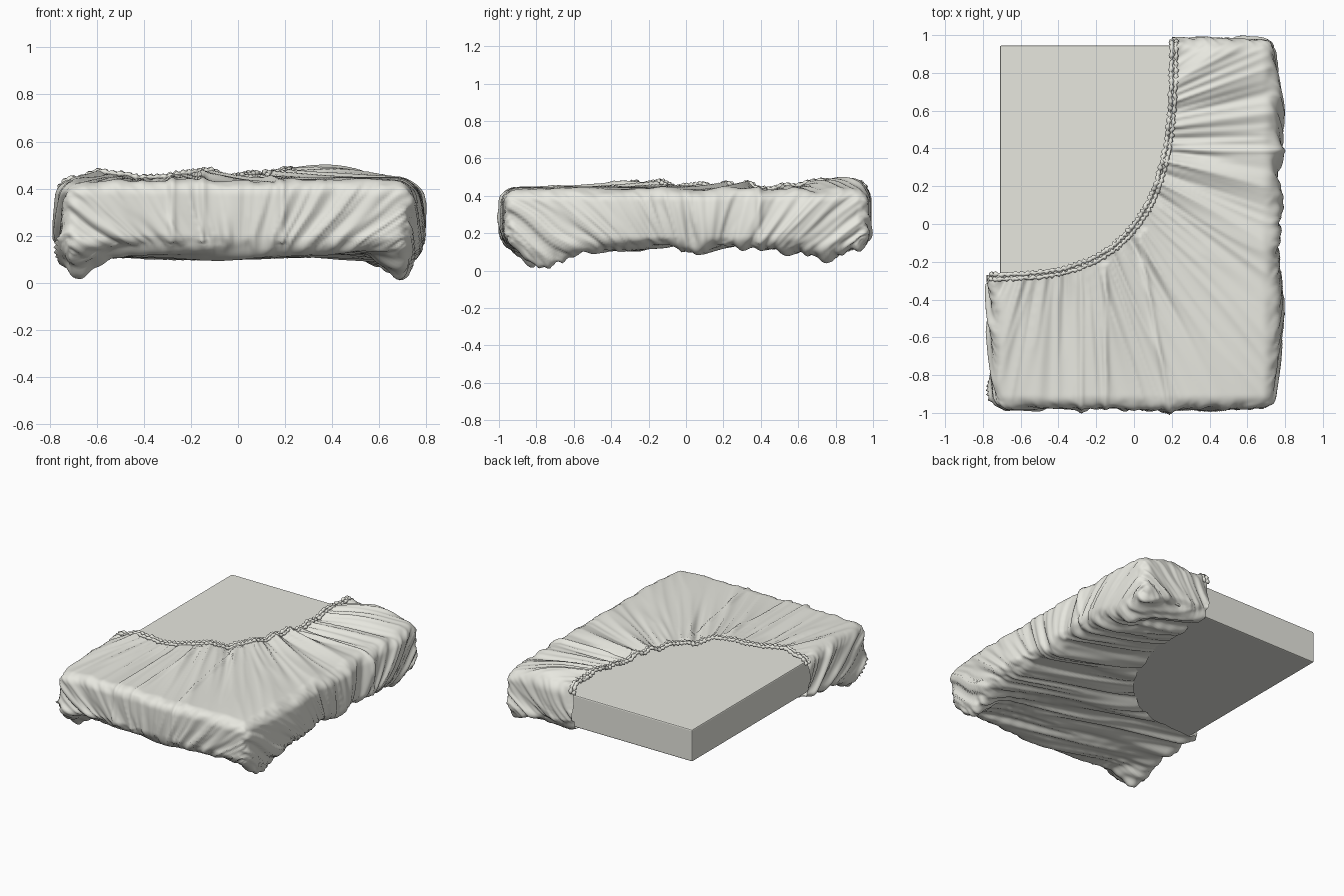
import bpy, bmesh, math, random
from mathutils import Vector, noise

if "Cube" in bpy.data.objects:
    bpy.data.objects.remove(bpy.data.objects["Cube"])

random.seed(4)
HX, HY, HZ, ZC, R = 0.74, 0.97, 0.16, 0.278, 0.065   # sheet half sizes, mid height, rounding
NX, NY, NZ = 134, 176, 30

fabric = bpy.data.materials.new("pale_grey_fabric")
fabric.diffuse_color = (0.8, 0.8, 0.74, 1)
fabric.use_nodes = True
fabric.node_tree.nodes["Principled BSDF"].inputs["Base Color"].default_value = fabric.diffuse_color


def add_object(name, bm, smooth=True):
    mesh = bpy.data.meshes.new(name)
    bm.to_mesh(mesh)
    bm.free()
    mesh.materials.append(fabric)
    for p in mesh.polygons:
        p.use_smooth = smooth
    obj = bpy.data.objects.new(name, mesh)
    bpy.context.collection.objects.link(obj)
    return obj


# Mattress: plain slab with slightly softened edges
bm = bmesh.new()
bmesh.ops.create_cube(bm, size=1)
for v in bm.verts:
    v.co = Vector((v.co.x * 1.42, v.co.y * 1.89, v.co.z * 0.225 + 0.278))
bmesh.ops.bevel(bm, geom=bm.edges[:], offset=0.008, segments=2, affect='EDGES', profile=0.5)
add_object("mattress", bm, False)


# Sheet opening: rounded quarter curve; positive where the sheet covers
def cover(x, y):
    u, v = max(0, x + 0.8), max(0, 0.98 - y) / 1.25
    return (u ** 3 + v ** 3) ** (1 / 3) - 1


def slope(p, n):
    e = 0.002
    g = Vector((cover(p.x + e, p.y) - cover(p.x - e, p.y),
                cover(p.x, p.y + e) - cover(p.x, p.y - e), 0)) / (2 * e)
    return g - n * g.dot(n)


def fold(a, b, seed):
    n = noise.noise(Vector((a, b, seed)))
    m = noise.noise(Vector((a * 1.7, b, seed + 9.3)))
    return 0.9 * n + 0.7 * (0.22 - abs(m))


def crease(x, y, a, b):
    """Sharp ridge that fades out towards its far end."""
    dx, dy = b[0] - a[0], b[1] - a[1]
    t = max(0, min(1, ((x - a[0]) * dx + (y - a[1]) * dy) / (dx * dx + dy * dy)))
    s = math.hypot(x - a[0] - t * dx, y - a[1] - t * dy)
    fade = 1 if max(abs(b[0]) - 0.7, abs(b[1]) - 0.9) > 0 else 1 - t
    return 0.013 * fade * math.exp(-(s / 0.014) ** 2)


CREASES = [((0.17, 0.39), (0.78, 0.39)), ((-0.15, -0.22), (-0.15, -0.98)),
           ((0.03, -0.1), (0.19, -0.98)), ((0.06, -0.04), (0.62, -0.8)),
           ((0.03, -0.07), (0.42, -0.8)), ((-0.28, -0.22), (-0.28, -0.98))]
POCKETS = [(0.69, -0.76, 0.115), (-0.68, -0.84, 0.085), (0.65, 0.74, 0.05)]


def drape(p, n):
    """Move a point of the rounded box to the wrinkled cloth surface."""
    x, y, z = p
    c = max(0, cover(x, y))
    h = max(0, min(1, (z - 0.12) / 0.33))
    d = 0
    # folds on top fan out from the opening
    if n.z > 0.01:
        a, r = math.atan2(y - 0.45, x + 0.35), math.hypot(x + 0.35, y - 0.45)
        t = fold(a * 9, r * 1.1, 1.5) * (0.014 + 0.034 * math.exp(-c / 0.4))
        t += fold(a * 24, r * 2, 4.5) * 0.018 * math.exp(-c / 0.2)
        d += n.z ** 2 * max(-0.03, t)
    # long diagonal folds and swirls underneath
    if n.z < -0.01:
        t = fold((y + 0.28 * x) * 10, x * 1.3, 7.5) * 0.05
        for px, py, _ in POCKETS:
            q = math.hypot(x - px, y - py)
            t += 0.009 * math.sin(q * 75) * math.exp(-q / 0.16)
        d += n.z ** 2 * max(-0.02, t)
    # side folds gather towards the lower middle
    k = 0.55 + 0.45 * h
    amp = 0.026 + 0.026 * (1 - h)
    if abs(n.y) > 0.01:
        t = fold(x / k * 11, z * 2, 11.5 + n.y) * amp * 0.75
        d += n.y ** 2 * max(-0.02, t)
    if abs(n.x) > 0.01:
        t = fold((y - 0.1) / k * 9, z * 2, 15.5 + n.x) * amp
        d += n.x ** 2 * max(-0.02, t)
    # a few sharp pulled creases
    if z > 0.15:
        d += max(crease(x, y, a, b) for a, b in CREASES)
    q = p + n * d
    # slack on the sides
    belly = max(0, 1 - ((z - 0.26) / 0.22) ** 2)
    q.x += n.x * 0.04 * belly * (1 - (y / HY) ** 4)
    q.y += n.y * 0.012 * belly * (1 - (x / HX) ** 4)
    # rim and loose cloth at the back lift, corners hang below
    low = max(0, min(1, (0.30 - z) / 0.17))
    lift = max(0, min(1, (z - 0.34) / 0.09))
    q.z += lift * (0.014 * math.exp(-c / 0.25) - 0.022 * (x / HX) ** 4 * (y / HY) ** 4
                   + 0.034 * math.exp(-((x - 0.42) / 0.2) ** 2 - ((y - 0.85) / 0.25) ** 2))
    q.z += low * (0.032 * math.exp(-c / 0.12) + 0.03 * abs(y / HY) ** 14)
    for px, py, depth in POCKETS:
        q.z -= low * depth * math.exp(-(x - px) ** 2 / 0.0095 - (y - py) ** 2 / 0.02)
    q.z = max(0, q.z)
    return q


# Sheet: lattice on a rounded box, cut by the opening curve
bm = bmesh.new()
H, N, C = Vector((HX, HY, HZ)), (NX, NY, NZ), Vector((0, 0, ZC))
verts, normals = {}, {}


def lattice(key):
    if key not in verts:
        p = Vector([H[i] * (2 * key[i] / N[i] - 1) for i in range(3)])
        core = Vector([max(R - H[i], min(H[i] - R, p[i])) for i in range(3)])
        n = (p - core).normalized()
        verts[key] = bm.verts.new(core + n * R + C)
        normals[verts[key]] = n
    return verts[key]


for axis in range(3):
    b, c = (axis + 1) % 3, (axis + 2) % 3
    for side in (0, N[axis]):
        for i in range(N[b]):
            for j in range(N[c]):
                quad = []
                for di, dj in ((0, 0), (1, 0), (1, 1), (0, 1)):
                    key = [0, 0, 0]
                    key[axis], key[b], key[c] = side, i + di, j + dj
                    quad.append(lattice(tuple(key)))
                if all(cover(v.co.x, v.co.y) > 0 for v in quad):
                    bm.faces.new(quad if side else quad[::-1])
bmesh.ops.delete(bm, geom=[v for v in bm.verts if not v.link_faces], context='VERTS')

# Slide the cut edge onto the smooth curve, then drape everything
rim_verts = {v for e in bm.edges if e.is_boundary for v in e.verts}
for v in rim_verts:
    for _ in range(3):
        g = slope(v.co, normals[v])
        if g.length > 0.05:
            v.co -= g * (cover(v.co.x, v.co.y) / g.length_squared)
inward = {v: slope(v.co, normals[v]).normalized() for v in rim_verts}
for v in bm.verts:
    v.co = drape(v.co.copy(), normals[v])

# Walk round the rim in order, keeping the stretch across the top
loop = [min(rim_verts, key=lambda v: v.co.z)]
seen = set(loop)
while True:
    nxt = [e.other_vert(loop[-1]) for e in loop[-1].link_edges if e.is_boundary]
    nxt = [v for v in nxt if v not in seen]
    if not nxt:
        break
    loop.append(nxt[0])
    seen.add(nxt[0])
rim = [(v.co.copy(), normals[v].copy(), inward[v].copy()) for v in loop if normals[v].z > 0.3]
add_object("fitted_sheet", bm)


# Elastic hem: two crinkled cords along the top rim
def hem(name, offset, radius, phase):
    pts = [p + n * 0.004 + g * offset for p, n, g in rim]
    m = len(pts)
    for _ in range(8):
        pts = [pts[0]] + [(pts[i - 1] + pts[i] * 2 + pts[i + 1]) / 4
                          for i in range(1, m - 1)] + [pts[-1]]
    cord, rings = bmesh.new(), []
    for i in range(m):
        n = rim[i][1]
        t = (pts[min(i + 1, m - 1)] - pts[max(i - 1, 0)]).normalized()
        s = t.cross(n).normalized()
        w = s.cross(t)
        r = radius * (1 + 0.4 * math.sin(i * 1.9 + phase) + random.uniform(-0.2, 0.2))
        mid = pts[i] + s * random.uniform(-0.004, 0.004)
        rings.append([cord.verts.new(mid + (s * math.cos(a) + w * math.sin(a)) * r)
                      for a in [k * math.tau / 8 for k in range(8)]])
    for a, b in zip(rings, rings[1:]):
        for k in range(8):
            cord.faces.new((a[k], a[(k + 1) % 8], b[(k + 1) % 8], b[k]))
    cord.faces.new(rings[0])
    cord.faces.new(rings[-1])
    bmesh.ops.recalc_face_normals(cord, faces=cord.faces[:])
    add_object(name, cord)


hem("elastic_hem_outer", -0.002, 0.011, 0)
hem("elastic_hem_inner", 0.022, 0.010, 1.3)
